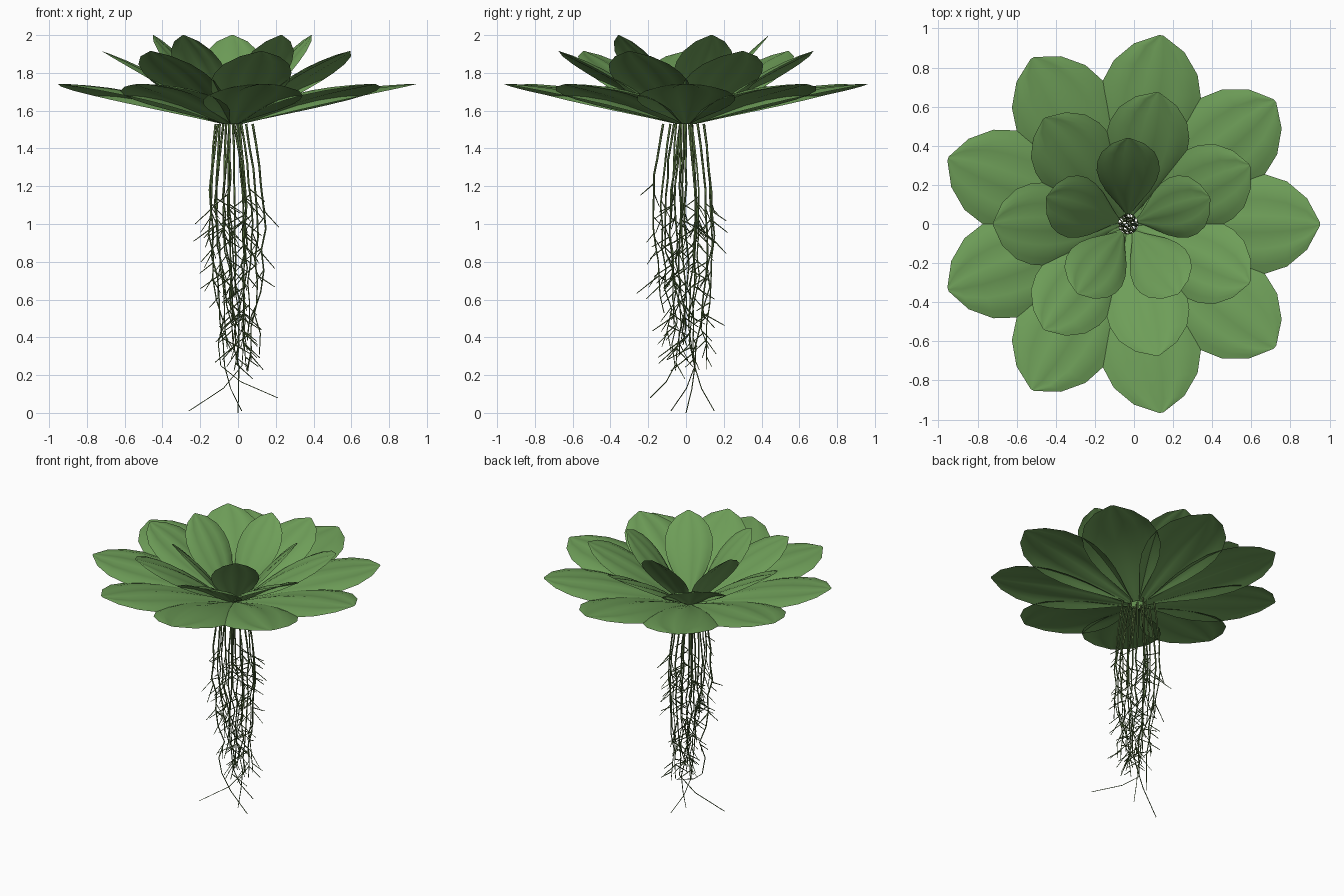
import bpy, bmesh, math, random
from mathutils import Vector, Matrix

if "Cube" in bpy.data.objects:
    bpy.data.objects.remove(bpy.data.objects["Cube"])

random.seed(11)
CENTRE = Vector((-0.03, 0.0, 1.53))
HOLE = 0.05   # open crown radius


def material(name, colour):
    m = bpy.data.materials.new(name)
    m.diffuse_color = (*colour, 1)
    m.use_nodes = True
    m.node_tree.nodes["Principled BSDF"].inputs["Base Color"].default_value = m.diffuse_color
    return m


leaf_green = material("leaf green", (0.155, 0.34, 0.098))
root_green = material("root olive", (0.105, 0.18, 0.055))

# Leaf outline: fraction of length, half width as fraction of full width
OUTLINE = [(0.0, 0.07), (0.1, 0.25), (0.2, 0.46), (0.32, 0.71), (0.45, 0.9), (0.58, 0.995),
           (0.7, 0.97), (0.82, 0.83), (0.93, 0.5), (1.0, 0.04)]
ACROSS = 12


def leaf_ring(name, count, start, reach, rise, half_width):
    """One whorl of softly domed, pleated leaves rising outward from the crown."""
    bm = bmesh.new()
    length = math.hypot(reach - HOLE, rise)
    tilt = Matrix.Rotation(-math.atan2(rise, reach - HOLE), 4, 'Y')
    for k in range(count):
        turn = Matrix.Rotation(math.radians(start + 360 * k / count), 4, 'Z')
        rows = []
        for t, w in OUTLINE:
            row = []
            for j in range(ACROSS + 1):
                v = 2 * j / ACROSS - 1
                arch = 0.048 * length * math.sin(math.pi * t) * (1 - 0.75 * v * v)
                pleat = 0.025 * half_width * w * math.cos(3 * math.pi * v)
                p = tilt @ Vector((t * length, w * half_width * v, arch + pleat))
                row.append(bm.verts.new(CENTRE + turn @ (p + Vector((HOLE, 0, 0)))))
            rows.append(row)
        for a, b in zip(rows, rows[1:]):
            for j in range(ACROSS):
                bm.faces.new((a[j], b[j], b[j + 1], a[j + 1]))
    for f in bm.faces:
        f.smooth = True
    mesh = bpy.data.meshes.new(name)
    bm.to_mesh(mesh)
    bm.free()
    mesh.materials.append(leaf_green)
    bpy.context.collection.objects.link(bpy.data.objects.new(name, mesh))


leaf_ring("outer_leaves", 9, 0, 0.98, 0.212, 0.262)
leaf_ring("middle_leaves", 7, 180, 0.69, 0.385, 0.214)
leaf_ring("inner_leaves", 5, 90, 0.44, 0.47, 0.162)

# Hanging roots: one curve object holding main strands and side rootlets
curve = bpy.data.curves.new("roots", 'CURVE')
curve.dimensions = '3D'
curve.bevel_depth = 1.0
curve.bevel_resolution = 0
curve.use_fill_caps = True


def strand(points, r0, r1):
    s = curve.splines.new('POLY')
    s.points.add(len(points) - 1)
    for i, p in enumerate(points):
        s.points[i].co = (*p, 1)
        s.points[i].radius = r0 + (r1 - r0) * i / (len(points) - 1)


# Flaring tips of the longest roots; the others taper out higher up
LONG_TIPS = {3: (-0.26, -0.08, 0.01), 6: (0.0, 0.0, 0.0), 9: (0.02, 0.15, 0.01),
             12: (0.21, -0.19, 0.08)}
ROOTS = 16
N = 11
for k in range(ROOTS):
    ang = k * 2.39996
    r = 0.125 * ((k + 0.5) / ROOTS) ** 0.75
    out = Vector((math.cos(ang), math.sin(ang), 0))
    end = 0.25 if k in LONG_TIPS else random.uniform(0.2, 0.55)
    base = CENTRE + out * r
    path = []
    for i in range(N + 1):
        t = i / N
        # bow outward, then drift back lower down
        bow = out * 0.05 * math.sin(math.pi * min(1, t * 1.2))
        jitter = Vector((random.uniform(-1, 1), random.uniform(-1, 1), 0)) * 0.025 * t
        p = base + bow + jitter + Vector((0.03 * t, 0, 0))
        p.z = 1.53 + (end - 1.53) * t
        path.append(p)
    if k in LONG_TIPS:
        tip = Vector(LONG_TIPS[k])
        knee = path[-1].lerp(tip, 0.35)
        knee.z = path[-1].z * 0.5 + tip.z * 0.5
        path += [knee, tip]
    strand(path, 0.0065, 0.0025)
    # short rootlets angled down and outward
    for b in range(10):
        f = random.uniform(0.28, 0.97) * N
        i = int(f)
        start = path[i].lerp(path[i + 1], f - i)
        a = random.uniform(0, 2 * math.pi)
        d = Vector((math.cos(a), math.sin(a), -random.uniform(0.5, 1.1))).normalized()
        tip = start + d * random.uniform(0.08, 0.15)
        tip.z = max(tip.z, 0.02)
        strand([start, tip], 0.0035, 0.002)

roots = bpy.data.objects.new("roots", curve)
curve.materials.append(root_green)
bpy.context.collection.objects.link(roots)
bpy.context.view_layer.objects.active = roots
roots.select_set(True)
bpy.ops.object.convert(target='MESH')
